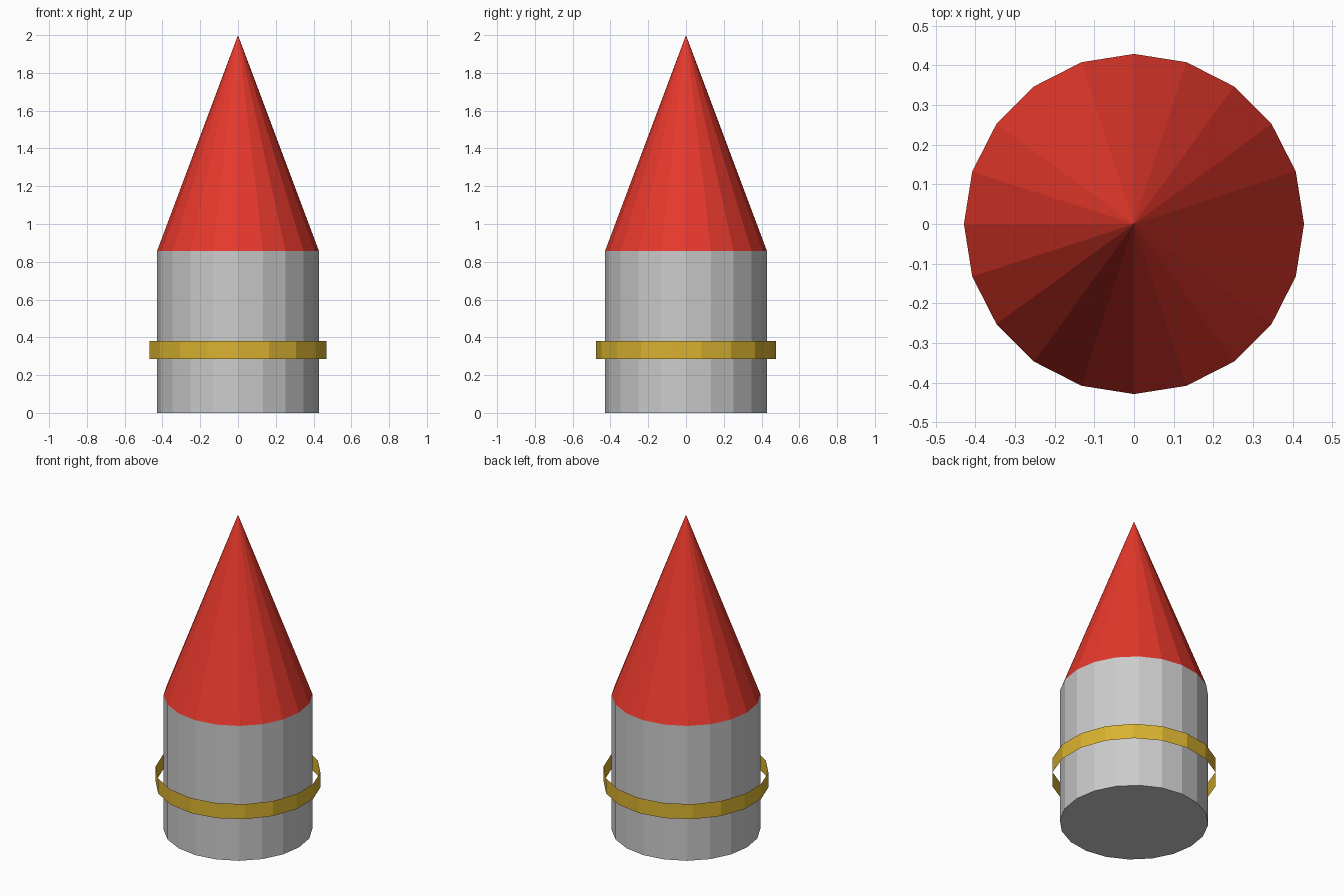
import bpy

if "Cube" in bpy.data.objects:
    bpy.data.objects.remove(bpy.data.objects["Cube"])


def paint(obj, name, color):
    mat = bpy.data.materials.new(name)
    mat.diffuse_color = color
    mat.use_nodes = True
    mat.node_tree.nodes["Principled BSDF"].inputs["Base Color"].default_value = mat.diffuse_color
    obj.data.materials.append(mat)


def tube(name, sides, r1, r2, z0, z1, fill):
    bpy.ops.mesh.primitive_cone_add(vertices=sides, radius1=r1, radius2=r2, depth=z1 - z0,
                                    end_fill_type=fill, location=(0, 0, (z0 + z1) / 2))
    obj = bpy.context.object
    obj.name = name
    return obj


RADIUS = 0.4286

# Grey capped body
tube("body", 20, RADIUS, RADIUS, 0, 0.857, 'NGON')

# Red pointed tip
tip = tube("tip", 20, RADIUS, 0, 0.857, 2.0, 'NGON')
paint(tip, "red", (0.8, 0.04, 0.025, 1))

# Thin open gold band, standing slightly off the body
band = tube("band", 18, 0.4762, 0.4762, 0.2857, 0.381, 'NOTHING')
paint(band, "gold", (0.7, 0.45, 0.03, 1))
